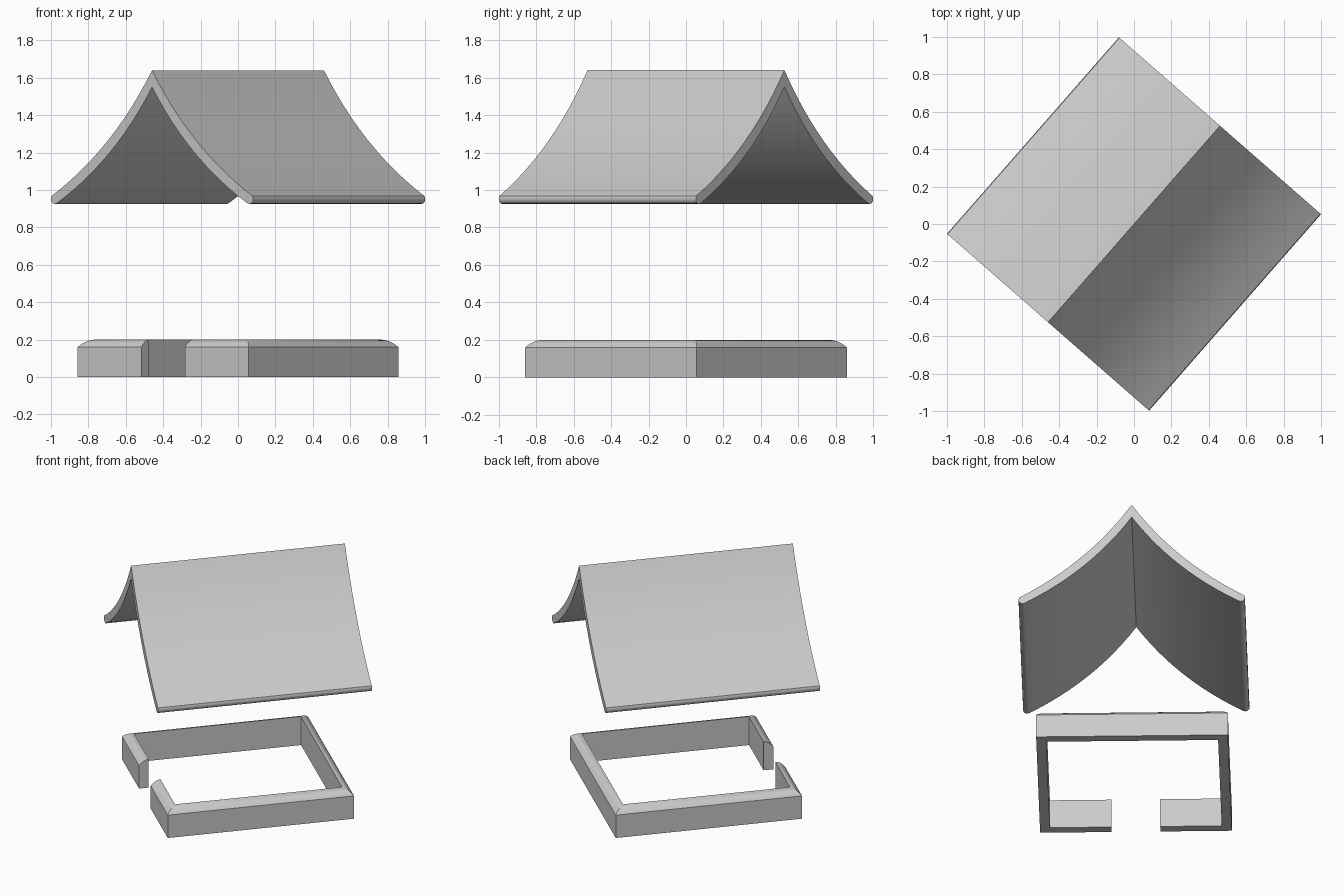
import bpy, bmesh, math
from mathutils import Vector

if "Cube" in bpy.data.objects:
    bpy.data.objects.remove(bpy.data.objects["Cube"])

TURN = math.radians(48.8)   # whole model is turned about z; local x runs along the ridge


def sweep(name, stations):
    """Solid from matching closed cross-sections, capped at both ends."""
    bm = bmesh.new()
    rings = [[bm.verts.new(p) for p in ring] for ring in stations]
    n = len(rings[0])
    for a, b in zip(rings, rings[1:]):
        for i in range(n):
            j = (i + 1) % n
            bm.faces.new((a[i], a[j], b[j], b[i]))
    bm.faces.new(rings[0])
    bm.faces.new(rings[-1][::-1])
    bmesh.ops.recalc_face_normals(bm, faces=bm.faces)
    me = bpy.data.meshes.new(name)
    bm.to_mesh(me)
    bm.free()
    ob = bpy.data.objects.new(name, me)
    bpy.context.collection.objects.link(ob)
    ob.rotation_euler.z = TURN
    bpy.ops.object.select_all(action='DESELECT')
    ob.select_set(True)
    bpy.context.view_layer.objects.active = ob
    bpy.ops.object.shade_smooth_by_angle(angle=math.radians(35))


def bow(p0, p1, sag, steps=12):
    """Shallow curve from p0 to p1, bowed downward by sag."""
    p0, p1 = Vector(p0), Vector(p1)
    d = (p1 - p0).normalized()
    n = Vector((d.y, -d.x))
    if n.y > 0:
        n = -n
    return [p0.lerp(p1, k / steps) + n * sag * 4 * (k / steps) * (1 - k / steps)
            for k in range(steps + 1)]


# Roof: concave gable shell with rounded eaves, open at both ends
half = bow((0, 1.64), (0.714, 0.968), 0.058)
half += [Vector(p) for p in ((0.718, 0.955), (0.716, 0.94), (0.706, 0.929), (0.692, 0.925))]
half += bow((0, 1.55), (0.678, 0.929), 0.055)[::-1]
outline = half + [Vector((-p.x, p.y)) for p in half[-2:0:-1]]
sweep("gable_roof", [[(x, p.x, p.y) for p in outline] for x in (-0.698, 0.698)])

# Base wall: square ring with a doorway gap, top rounded down to the outside
H, GAP = 0.608, 0.155
profile = [(0, 0), (0, 0.16), (0.013, 0.175), (0.028, 0.187),
           (0.045, 0.196), (0.063, 0.2), (0.063, 0)]
# outer path point followed by the inward direction (mitred at corners)
path = [(-H, -GAP, 1, 0), (-H, -H, 1, 1), (H, -H, -1, 1),
        (H, H, -1, -1), (-H, H, 1, -1), (-H, GAP, 1, 0)]
sweep("base_wall", [[(x + dx * d, y + dy * d, z) for d, z in profile]
                    for x, y, dx, dy in path])
